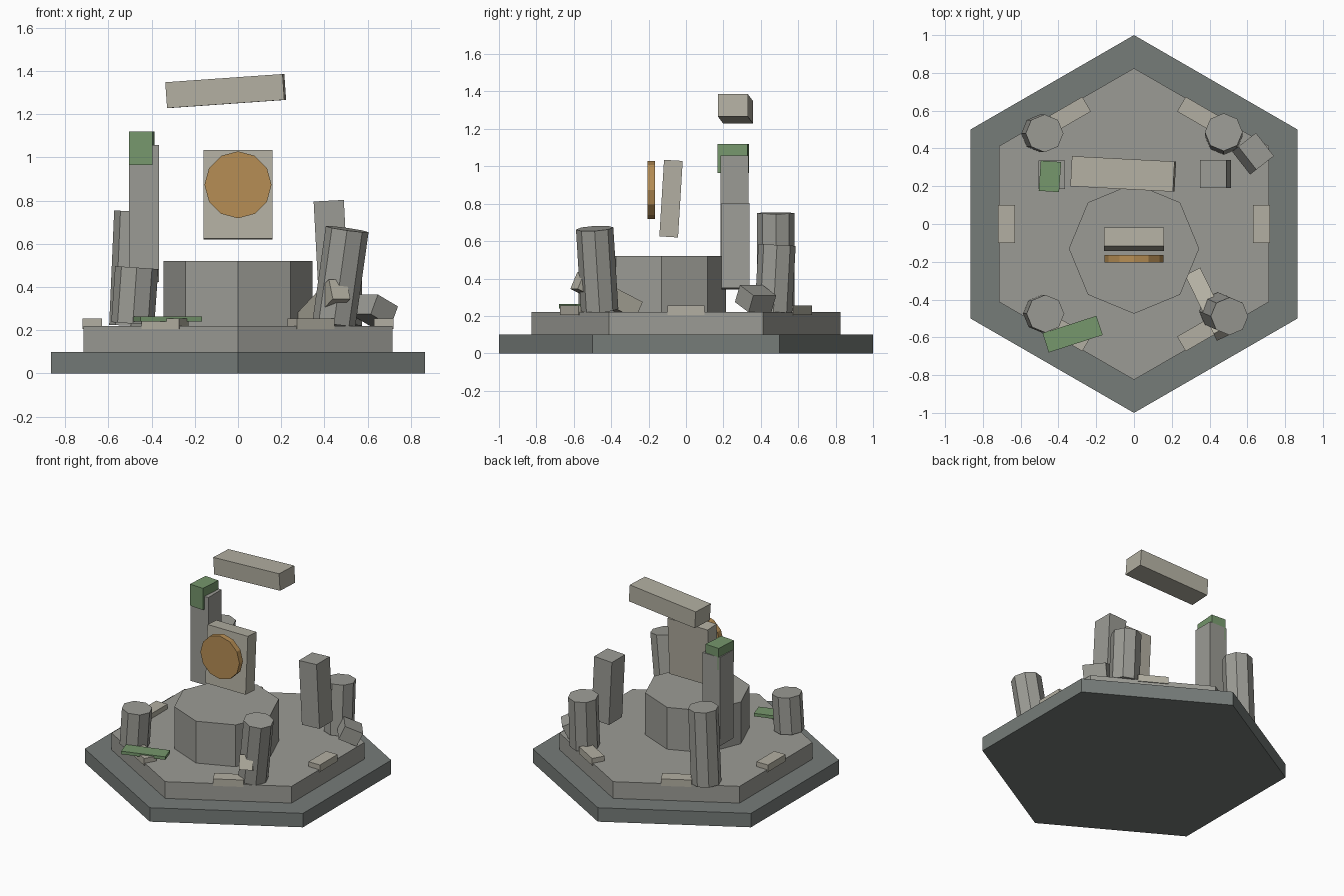
import bpy
from math import radians, cos, sin

if "Cube" in bpy.data.objects:
    bpy.data.objects.remove(bpy.data.objects["Cube"])


def material(name, rgb):
    m = bpy.data.materials.new(name)
    m.diffuse_color = (*rgb, 1)
    m.use_nodes = True
    m.node_tree.nodes["Principled BSDF"].inputs["Base Color"].default_value = m.diffuse_color
    return m


DARK = material("dark_stone", (0.18, 0.20, 0.19))
STONE = material("stone", (0.33, 0.33, 0.30))
PALE = material("pale_stone", (0.45, 0.43, 0.36))
MOSS = material("moss", (0.18, 0.31, 0.15))
GOLD = material("gold", (0.47, 0.27, 0.09))


def finish(name, rot, mat):
    o = bpy.context.object
    o.name = name
    o.rotation_euler = [radians(a) for a in rot]
    o.data.materials.append(mat)
    return o


def box(name, loc, size, rot=(0, 0, 0), mat=STONE):
    bpy.ops.mesh.primitive_cube_add(size=1, location=loc)
    bpy.context.object.scale = size
    return finish(name, rot, mat)


def prism(name, loc, sides, radius, height, rot=(0, 0, 0), mat=STONE):
    bpy.ops.mesh.primitive_cylinder_add(vertices=sides, radius=radius, depth=height, location=loc)
    return finish(name, rot, mat)


# Stepped hexagonal platform and octagonal altar
prism("lower_step", (0, 0, 0.05), 6, 1.0, 0.10, mat=DARK)
prism("upper_step", (0, 0, 0.16), 6, 0.825, 0.12)
prism("altar", (0, -0.13, 0.37), 8, 0.345, 0.30)

# Tiles along the six sides of the upper step
for i in range(6):
    a = radians(60 * i)
    box(f"edge_tile_{i}", (0.675 * cos(a), 0.675 * sin(a), 0.23), (0.09, 0.2, 0.05), (0, 0, 60 * i), PALE)

# Floating tablet with disc, and lintel
box("tablet", (0, -0.08, 0.827), (0.32, 0.10, 0.41), (-3.5, 0, 0), PALE)
prism("sun_disc", (0, -0.185, 0.873), 12, 0.155, 0.04, (90, 0, 0), GOLD)
box("lintel", (-0.057, 0.265, 1.307), (0.545, 0.16, 0.12), (0, -4, -3), PALE)

# Square pillars and the mossy cap
box("left_pillar", (-0.435, 0.26, 0.74), (0.14, 0.15, 0.635))
box("right_pillar", (0.432, 0.265, 0.572), (0.14, 0.15, 0.455), (0, -3, 0))
box("moss_cap", (-0.445, 0.252, 1.043), (0.108, 0.16, 0.155), (0, 0, -4), MOSS)

# Broken octagonal columns: centre, height, tilt
columns = {
    "front_left": ((-0.478, -0.475, 0.36), 0.26, (0, 4, 0)),
    "front_right": ((0.475, -0.475, 0.45), 0.44, (3.5, 8, 0)),
    "back_left": ((-0.485, 0.48, 0.485), 0.53, (0, 2.5, 0)),
    "back_right": ((0.475, 0.477, 0.40), 0.36, (-3, 0, 0)),
}
for name, (loc, height, rot) in columns.items():
    prism(name + "_column", loc, 8, 0.1, height, rot)

# Fallen pieces
box("fallen_block", (0.63, 0.372, 0.292), (0.13, 0.155, 0.10), (0, 25, 38))
box("fallen_beam", (0.395, -0.425, 0.31), (0.38, 0.09, 0.10), (0, -25, -64), PALE)
box("moss_slab", (-0.325, -0.583, 0.252), (0.30, 0.107, 0.022), (0, 0, 18), MOSS)
